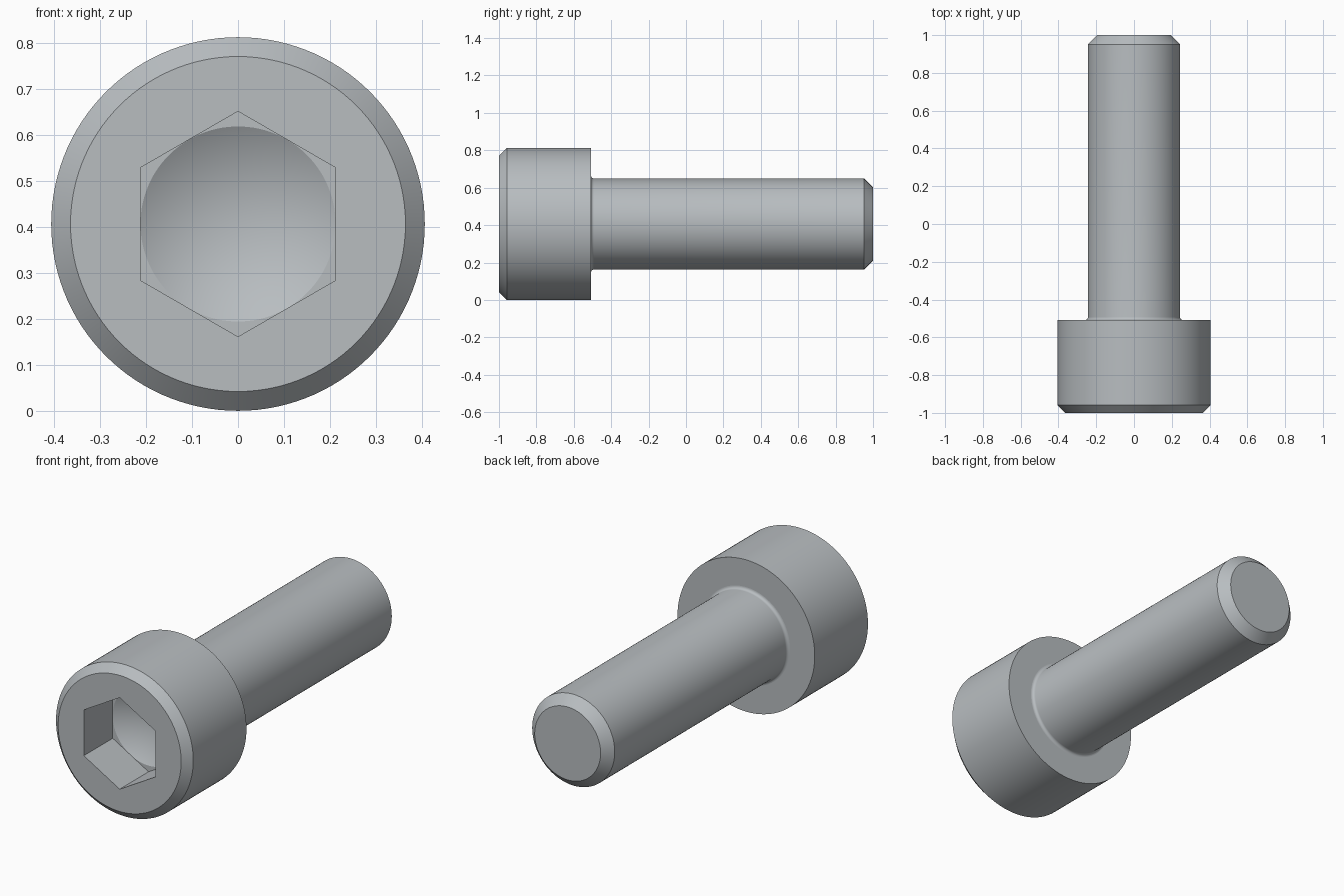
import bpy
import bmesh
from math import cos, sin, pi, radians

if "Cube" in bpy.data.objects:
    bpy.data.objects.remove(bpy.data.objects["Cube"], do_unlink=True)

SEGMENTS = 120          # multiple of 12, so hexagon corners land on vertices
HEAD_R, SHANK_R, SOCKET_R = 0.406, 0.244, 0.212
HEAD_BACK = -0.508
FILLET = 0.016

steel = bpy.data.materials.new("steel grey")
steel.use_nodes = True
colour = (0.48, 0.51, 0.53, 1)
steel.diffuse_color = colour
steel.node_tree.nodes["Principled BSDF"].inputs["Base Color"].default_value = colour


def circle(angle):
    return 1.0


def hexagon(angle):
    # radius factor of a hexagon with unit apothem and a corner at the top
    return 1 / cos((angle + pi / 6) % (pi / 3) - pi / 6)


def lathe(name, profile):
    """Skin rings of (radius, y, outline) around the screw axis."""
    bm = bmesh.new()
    rings = []
    for radius, y, outline in profile:
        ring = []
        for i in range(SEGMENTS):
            a = 2 * pi * i / SEGMENTS
            r = radius * outline(a)
            ring.append(bm.verts.new((r * cos(a), y, HEAD_R + r * sin(a))))
        rings.append(ring)
    for a, b in zip(rings, rings[1:]):
        for i in range(SEGMENTS):
            j = (i + 1) % SEGMENTS
            bm.faces.new((a[i], b[i], b[j], a[j]))
    bmesh.ops.remove_doubles(bm, verts=bm.verts, dist=1e-5)
    mesh = bpy.data.meshes.new(name)
    bm.to_mesh(mesh)
    bm.free()
    mesh.materials.append(steel)
    mesh.shade_smooth()
    mesh.set_sharp_from_angle(angle=radians(22))
    obj = bpy.data.objects.new(name, mesh)
    bpy.context.collection.objects.link(obj)
    return obj


# Head: drilled cone, hexagonal socket, chamfered cylinder, underside
socket_floor = -0.756
lathe("socket_head", [
    (0, socket_floor + SOCKET_R * 0.577, circle),
    (SOCKET_R, socket_floor, circle),
    (SOCKET_R, socket_floor, hexagon),
    (SOCKET_R, -1, hexagon),
    (0.364, -1, circle),
    (HEAD_R, -0.958, circle),
    (HEAD_R, HEAD_BACK, circle),
    (SHANK_R + FILLET, HEAD_BACK, circle),
])

# Shank: fillet under the head, plain cylinder, chamfered tip
fillet = []
for step in range(7):
    a = pi / 2 * step / 6
    fillet.append((SHANK_R + FILLET * (1 - sin(a)),
                   HEAD_BACK + FILLET * (1 - cos(a)), circle))
lathe("shank", fillet + [
    (SHANK_R, 0.951, circle),
    (0.195, 1, circle),
    (0, 1, circle),
])
